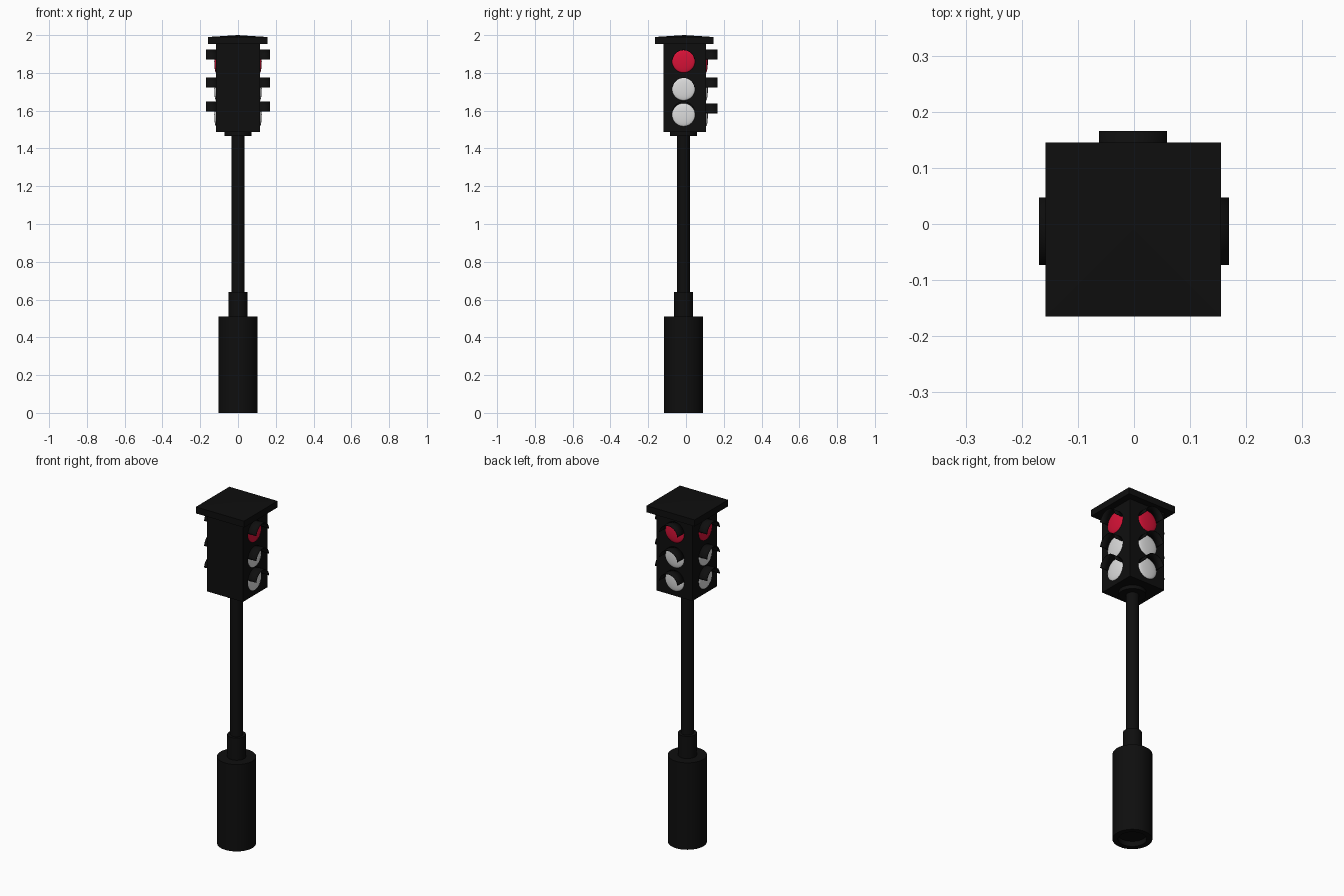
import bpy, bmesh, math
from mathutils import Matrix

cube = bpy.data.objects.get("Cube")
if cube:
    bpy.data.objects.remove(cube, do_unlink=True)


def material(name, rgb):
    m = bpy.data.materials.new(name)
    m.use_nodes = True
    m.diffuse_color = (*rgb, 1)
    m.node_tree.nodes["Principled BSDF"].inputs["Base Color"].default_value = (*rgb, 1)
    return m


BLACK = material("black paint", (0.0045, 0.0045, 0.0045))
RED = material("red glass", (0.68, 0.006, 0.038))
WHITE = material("white glass", (0.72, 0.72, 0.72))
AXIS_Y = -0.013


def make(name, bm, mat, smooth=True):
    bmesh.ops.recalc_face_normals(bm, faces=bm.faces)
    mesh = bpy.data.meshes.new(name)
    bm.to_mesh(mesh)
    bm.free()
    mesh.materials.append(mat)
    ob = bpy.data.objects.new(name, mesh)
    bpy.context.collection.objects.link(ob)
    if smooth:
        bpy.ops.object.select_all(action="DESELECT")
        ob.select_set(True)
        bpy.context.view_layer.objects.active = ob
        bpy.ops.object.shade_smooth_by_angle(angle=math.radians(35))
    return ob


def box(name, x0, x1, y0, y1, z0, z1):
    bm = bmesh.new()
    bmesh.ops.create_cube(bm, size=1)
    bmesh.ops.scale(bm, vec=(x1 - x0, y1 - y0, z1 - z0), verts=bm.verts)
    bmesh.ops.translate(bm, vec=((x0 + x1) / 2, (y0 + y1) / 2, (z0 + z1) / 2), verts=bm.verts)
    return bm


def lathe(name, profile):
    """Turn a radius/height profile around the pole axis."""
    bm = bmesh.new()
    vs = [bm.verts.new((r, 0, z)) for r, z in profile]
    es = [bm.edges.new(pair) for pair in zip(vs, vs[1:])]
    bmesh.ops.spin(bm, geom=vs + es, cent=(0, 0, 0), axis=(0, 0, 1),
                   angle=math.tau, steps=40)
    bmesh.ops.remove_doubles(bm, verts=bm.verts, dist=1e-5)
    ob = make(name, bm, BLACK)
    ob.location.y = AXIS_Y
    return ob


# Base with a recessed underside, sleeve, pole and collar
lathe("base", [(0, 0.03), (0.075, 0.03), (0.075, 0), (0.104, 0), (0.104, 0.51), (0, 0.51)])
lathe("sleeve", [(0, 0.5), (0.05, 0.5), (0.05, 0.64), (0, 0.64)])
lathe("pole", [(0, 0.6), (0.034, 0.6), (0.034, 1.49), (0, 1.49)])
lathe("collar", [(0, 1.467), (0.072, 1.467), (0.072, 1.5), (0, 1.5)])

# Signal housing
make("housing", box("housing", -0.116, 0.116, -0.12, 0.106, 1.488, 1.96), BLACK, False)

# Roof slab with a very shallow pyramid on top
bm = box("roof", -0.158, 0.155, -0.165, 0.145, 1.952, 1.99)
top = max(bm.faces, key=lambda f: f.calc_center_median().z)
peak = bmesh.ops.poke(bm, faces=[top])["verts"][0]
peak.co.z = 2.0
make("roof", bm, BLACK, False)


def lamp(name, mat, place):
    bm = bmesh.new()
    bmesh.ops.create_uvsphere(bm, u_segments=32, v_segments=16, radius=0.061)
    bmesh.ops.rotate(bm, verts=bm.verts, matrix=Matrix.Rotation(math.pi / 2, 3, "X"))
    bmesh.ops.scale(bm, vec=(1, 0.16, 1), verts=bm.verts)
    make(name, bm, mat).matrix_world = place


def visor(name, length, place):
    """Half-round hood reaching outward over a lamp."""
    bm = bmesh.new()
    steps, r = 20, 0.0595
    rows = []
    for i in range(steps + 1):
        a = math.radians(-82 + 164 * i / steps)
        x, z = r * math.sin(a), r * math.cos(a)
        rows.append([bm.verts.new((x, y, z)) for y in (-0.005, length)])
    for p, q in zip(rows, rows[1:]):
        bm.faces.new((p[0], p[1], q[1], q[0]))
    ob = make(name, bm, BLACK)
    ob.matrix_world = place
    solid = ob.modifiers.new("wall", "SOLIDIFY")
    solid.thickness = 0.003
    solid.offset = 0


# Three lit sides: position on the housing, turn and hood length
sides = {
    "back": (-0.002, 0.106, 0, 0.06),
    "left": (0.116, AXIS_Y, -90, 0.053),
    "right": (-0.116, AXIS_Y, 90, 0.053),
}
lamps = [("upper", 1.862, RED), ("middle", 1.715, WHITE), ("lower", 1.578, WHITE)]
for side, (x, y, turn, length) in sides.items():
    rot = Matrix.Rotation(math.radians(turn), 4, "Z")
    for level, z, mat in lamps:
        lamp(f"{side}_{level}_lamp", mat, Matrix.Translation((x, y, z)) @ rot)
        lift = 0.01 if level == "lower" and side != "back" else 0
        visor(f"{side}_{level}_visor", length, Matrix.Translation((x, y, z + lift)) @ rot)
